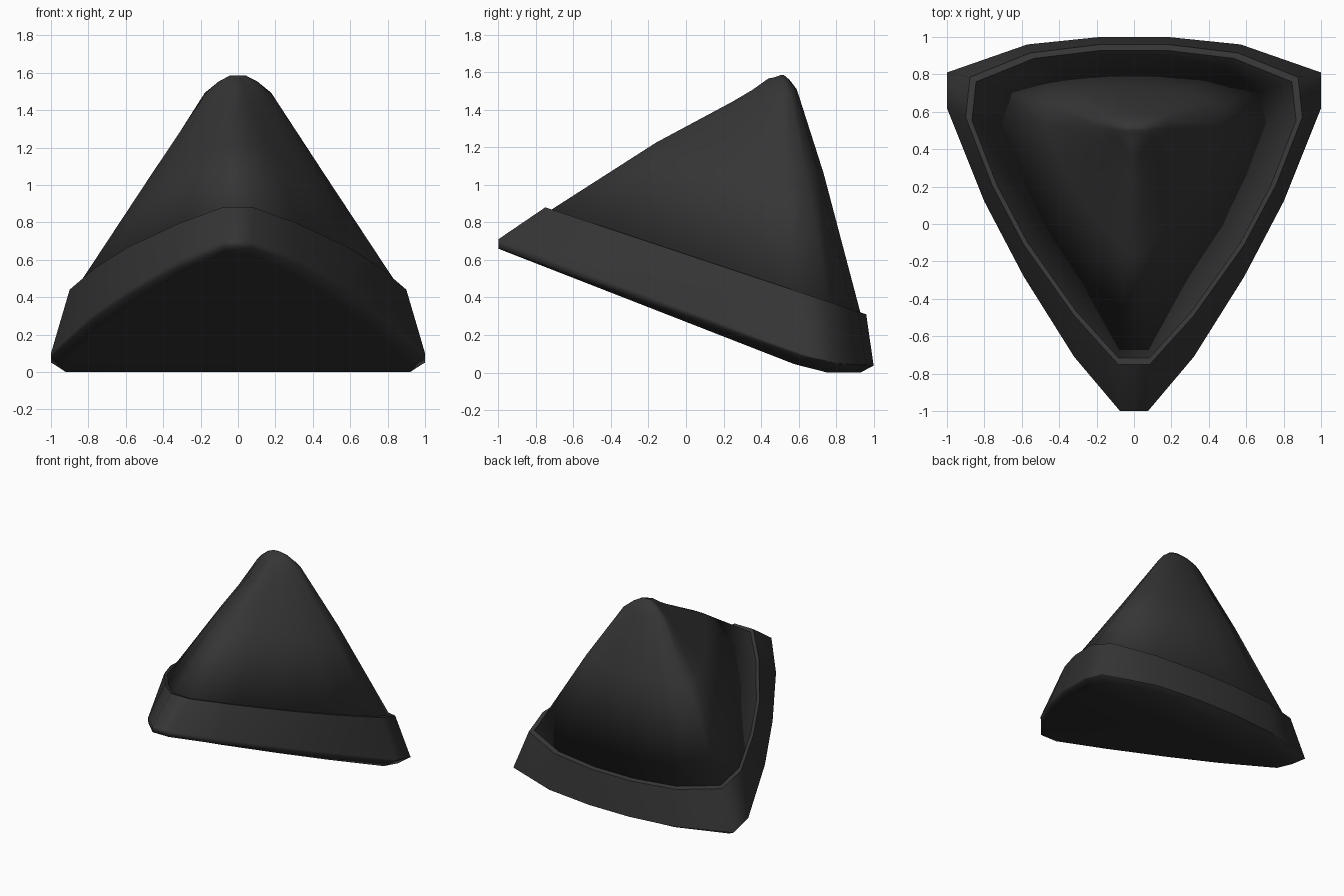
import bpy
import bmesh

cube = bpy.data.objects.get("Cube")
if cube:
    bpy.data.objects.remove(cube)

charcoal = bpy.data.materials.new("charcoal")
charcoal.use_nodes = True
charcoal.diffuse_color = (0.036, 0.036, 0.036, 1)
shader = charcoal.node_tree.nodes["Principled BSDF"]
shader.inputs["Base Color"].default_value = (0.036, 0.036, 0.036, 1)
shader.inputs["Roughness"].default_value = 0.7

# Half outlines from the front tip round to the back centre, x >= 0
WIDE = [(0.075, -1.0, 0.71), (0.32, -0.71, 0.6), (0.59, -0.28, 0.44), (0.8, 0.12, 0.29),
        (1.0, 0.62, 0.1), (1.0, 0.81, 0.05), (0.57, 0.96, 0.04), (0.18, 1.0, 0.035)]
LIP = [(0.085, -0.75), (0.32, -0.49), (0.59, -0.11), (0.76, 0.21),
       (0.9, 0.57), (0.877, 0.785), (0.555, 0.915), (0.18, 0.96)]
APEX_Y, APEX_Z = 0.5, 1.585


def lip_z(y):
    return 0.88 - 0.333 * (y + 0.75)


def under_z(y):
    return max(0.0, 0.66 - 0.39 * (y + 1))


def build(name, rings, sharp_rings=(), close_top=True):
    """Loft mirrored half rings and close the ends with strips."""
    bm = bmesh.new()
    loops = []
    for half in rings:
        right = [bm.verts.new(p) for p in half]
        left = [bm.verts.new((-x, y, z)) for x, y, z in half]
        loops.append(right + left[::-1])
    n = len(loops[0])
    for a, b in zip(loops, loops[1:]):
        for i in range(n):
            j = (i + 1) % n
            bm.faces.new((a[i], a[j], b[j], b[i]))
    for ring in [loops[0]] + ([loops[-1]] if close_top else []):
        for i in range(n // 2 - 1):
            bm.faces.new((ring[i], ring[i + 1], ring[n - 2 - i], ring[n - 1 - i]))
    bmesh.ops.recalc_face_normals(bm, faces=bm.faces)
    for f in bm.faces:
        f.smooth = True
    for k in sharp_rings:
        for i in range(n):
            bm.edges.get((loops[k][i], loops[k][(i + 1) % n])).smooth = False
    mesh = bpy.data.meshes.new(name)
    bm.to_mesh(mesh)
    bm.free()
    mesh.materials.append(charcoal)
    obj = bpy.data.objects.new(name, mesh)
    bpy.context.collection.objects.link(obj)
    return obj


# Rim: underside, rounded lower edge, sloping wall, flat lip
bottom = [(x * 0.92, y * 0.93, under_z(y * 0.93)) for x, y, z in WIDE]
lower = [(x * 0.99, y * 0.995 if y > 0 else y, max(0.012, z - 0.025 * (1 - y)))
         for x, y, z in WIDE]
lip = [(x, y, lip_z(y)) for x, y in LIP]
seat = [(x * 0.965, 0.1 + (y - 0.1) * 0.965) for x, y in LIP]
lip_inner = [(x, y, lip_z(y)) for x, y in seat]
inside = [(x * 0.9, y * 0.9, lip_z(y * 0.9) - 0.03) for x, y in seat]
rim = build("rim", [bottom, lower, WIDE, lip, lip_inner, inside], sharp_rings=(3, 4))
weighted = rim.modifiers.new("even_shading", "WEIGHTED_NORMAL")
weighted.keep_sharp = True


# Crown: rings shrinking to the apex; rise is given at the front, side and back
def crown_ring(scale, front, side, back):
    ring = []
    for x, y in seat:
        t = (y + 0.72) / 1.65
        rise = front + (side - front) * t / 0.78 if t < 0.78 \
            else side + (back - side) * (t - 0.78) / 0.22
        base = lip_z(y) - 0.004
        ring.append((x * scale, APEX_Y + (y - APEX_Y) * scale, base + (APEX_Z - base) * rise))
    return ring


build("crown", [crown_ring(1, 0, 0, 0),
                crown_ring(0.54, 0.5, 0.53, 0.59),
                crown_ring(0.21, 0.8, 0.905, 0.94),
                crown_ring(0.12, 0.89, 0.97, 0.98),
                crown_ring(0.05, 0.975, 1, 1)])
